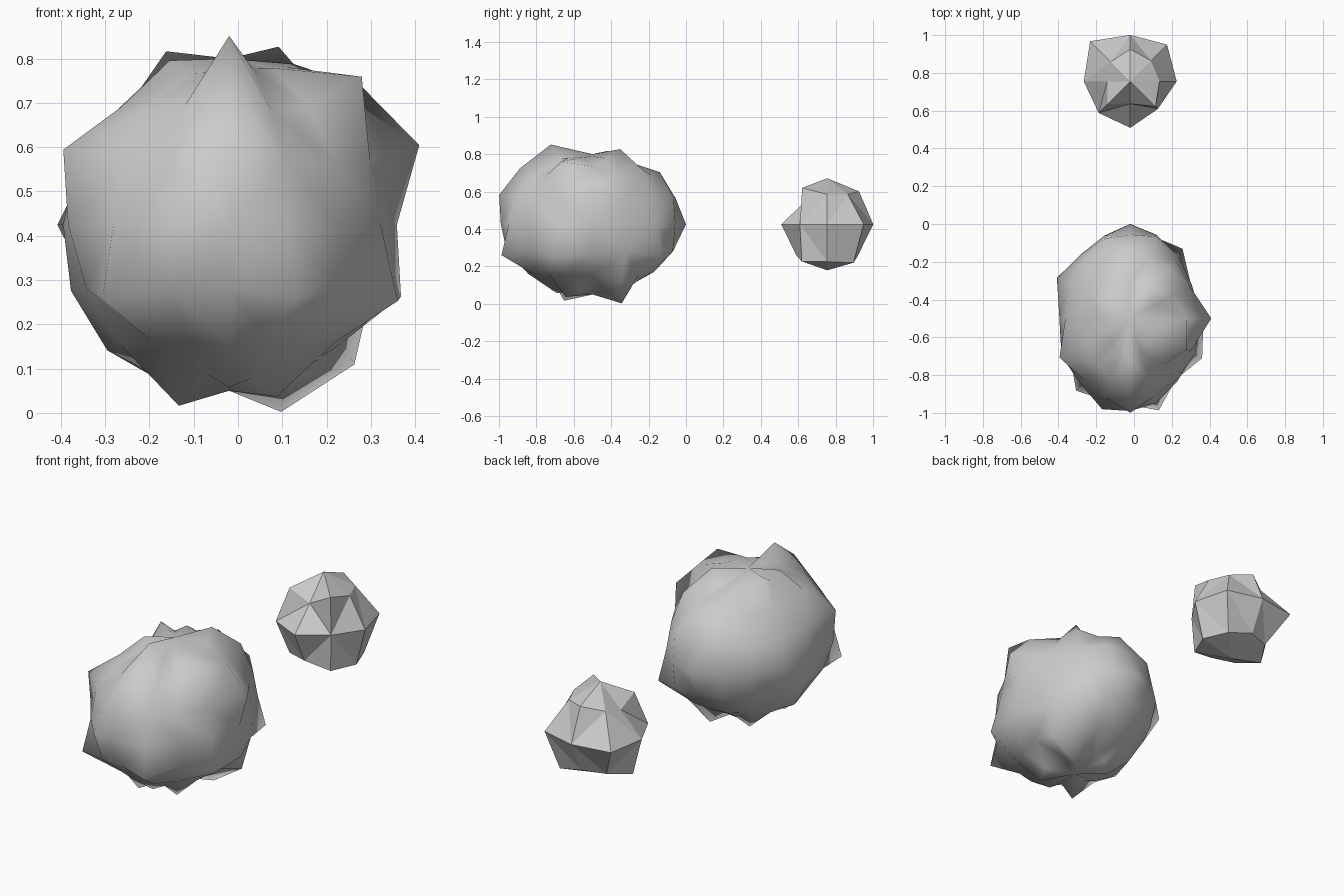
import bpy, bmesh, random
from math import asin, atan2, pi

if "Cube" in bpy.data.objects:
    bpy.data.objects.remove(bpy.data.objects["Cube"])


def rock(name, segments, rings, centre, size, bumps, jitter, smooth):
    """UV sphere whose vertices are pushed in or out along their direction.
    bumps maps (ring above equator, segment from +x) to a radius factor."""
    rng = random.Random(4)
    bm = bmesh.new()
    bmesh.ops.create_uvsphere(bm, u_segments=segments, v_segments=rings, radius=1)
    for v in bm.verts:
        d = v.co.copy()
        e = round(asin(max(-1, min(1, d.z))) / (pi / rings))
        a = round(atan2(d.y, d.x) / (2 * pi / segments)) % segments
        r = 1.0
        if abs(e) < rings // 2:
            r = bumps.get((e, a), 1 + rng.uniform(-jitter, jitter))
        # upper and lower rings sit slightly nearer the poles
        narrow = 1 - 0.06 * d.z ** 2
        d.x *= narrow
        d.y *= narrow
        v.co = [c + s * r * k for c, s, k in zip(centre, size, d)]
    # irregular quads split into flat facets
    bmesh.ops.triangulate(bm, faces=bm.faces[:])
    bmesh.ops.recalc_face_normals(bm, faces=bm.faces[:])
    for f in bm.faces:
        f.smooth = smooth
    mesh = bpy.data.meshes.new(name)
    bm.to_mesh(mesh)
    bm.free()
    obj = bpy.data.objects.new(name, mesh)
    bpy.context.collection.objects.link(obj)
    return obj


# Large smooth boulder, stretched front to back
rock("large_boulder", 16, 8, (-0.02, -0.5, 0.425), (0.375, 0.5, 0.375), {
    (3, 12): 1.23, (3, 2): 1.16, (3, 7): 1.13, (3, 9): 1.07, (3, 0): 1.05,
    (2, 4): 1.05, (2, 12): 1.13, (2, 8): 0.98, (2, 0): 1.17, (2, 2): 1.1,
    (2, 15): 1.26,
    (1, 4): 0.97, (1, 5): 1.0, (1, 12): 1.09, (1, 8): 1.0, (1, 9): 1.18, (1, 0): 1.25,
    (0, 0): 1.01, (0, 1): 0.94, (0, 2): 0.95, (0, 3): 0.96, (0, 4): 1.0,
    (0, 5): 0.95, (0, 6): 0.97, (0, 7): 1.12, (0, 8): 1.0, (0, 9): 1.05,
    (0, 11): 1.04, (0, 12): 0.98, (0, 13): 0.97, (0, 14): 0.94,
    (-1, 2): 1.14, (-1, 4): 0.95, (-1, 8): 1.04, (-1, 10): 1.18,
    (-1, 12): 1.0, (-1, 13): 1.15, (-1, 15): 1.2, (-1, 0): 1.13,
    (-2, 4): 0.96, (-2, 8): 1.07, (-2, 12): 1.0, (-2, 1): 1.19, (-2, 0): 1.0,
    (-3, 2): 1.22, (-3, 10): 1.18, (-3, 6): 1.13, (-3, 8): 1.04,
    (-3, 12): 1.06, (-3, 14): 1.12,
}, 0.03, True)

# Small faceted stone behind it
rock("small_stone", 8, 4, (-0.02, 0.755, 0.425), (0.246, 0.246, 0.246), {
    (1, 0): 0.92, (1, 1): 0.92, (1, 2): 1.01, (1, 3): 0.87,
    (1, 4): 0.72, (1, 5): 1.0, (1, 6): 0.7, (1, 7): 1.12,
    (0, 0): 1.0, (0, 1): 1.12, (0, 2): 1.0, (0, 3): 1.22,
    (0, 4): 1.0, (0, 5): 0.96, (0, 6): 1.0, (0, 7): 0.84,
    (-1, 0): 1.15, (-1, 7): 1.14, (-1, 1): 1.18, (-1, 2): 0.97,
    (-1, 3): 1.0, (-1, 4): 1.15, (-1, 5): 1.0, (-1, 6): 0.97,
}, 0.05, False)
